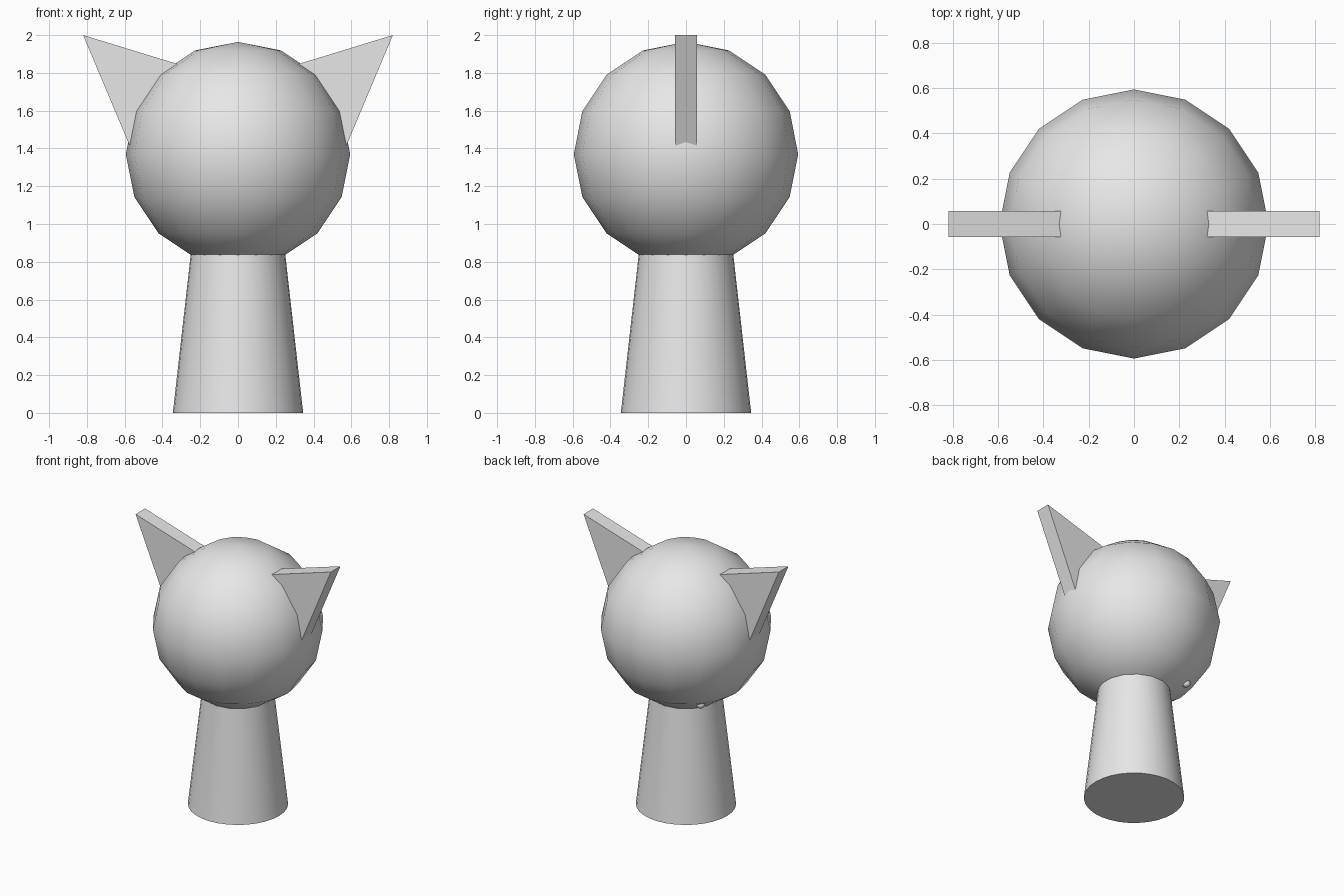
import bpy
import bmesh
from math import radians

cube = bpy.data.objects.get("Cube")
if cube:
    bpy.data.objects.remove(cube, do_unlink=True)

grey = bpy.data.materials.new("plain_grey")
grey.use_nodes = True
grey.diffuse_color = (0.8, 0.8, 0.8, 1)
grey.node_tree.nodes["Principled BSDF"].inputs["Base Color"].default_value = (0.8, 0.8, 0.8, 1)


def finish(name, smooth=True):
    """Name the active object, give it the material and shade it."""
    obj = bpy.context.object
    obj.name = name
    obj.data.materials.append(grey)
    if smooth:
        bpy.ops.object.shade_smooth_by_angle(angle=radians(30))
    return obj


def add_ear(name, side):
    """Triangular slab whose inner edge is buried in the head."""
    profile = [(0.82, 2.0), (0.20, 1.81), (0.50, 1.24)]
    half = 0.057
    bm = bmesh.new()
    face = bm.faces.new([bm.verts.new((side * x, -half, z)) for x, z in profile])
    extruded = bmesh.ops.extrude_face_region(bm, geom=[face])["geom"]
    moved = [v for v in extruded if isinstance(v, bmesh.types.BMVert)]
    bmesh.ops.translate(bm, verts=moved, vec=(0, 2 * half, 0))
    bmesh.ops.recalc_face_normals(bm, faces=bm.faces)
    mesh = bpy.data.meshes.new(name)
    bm.to_mesh(mesh)
    bm.free()
    mesh.materials.append(grey)
    bpy.context.collection.objects.link(bpy.data.objects.new(name, mesh))


# Tapered body, its top hidden inside the head
bpy.ops.mesh.primitive_cone_add(vertices=32, radius1=0.345, radius2=0.24,
                                depth=0.93, location=(0, 0, 0.465))
finish("body")

# Round head
bpy.ops.mesh.primitive_uv_sphere_add(segments=16, ring_count=8, radius=0.594,
                                     location=(0, 0, 1.37))
finish("head")

# Ears
add_ear("left_ear", 1)
add_ear("right_ear", -1)

# Tiny nub low on the back of the head
bpy.ops.mesh.primitive_uv_sphere_add(segments=12, ring_count=8, radius=0.03,
                                     location=(-0.28, 0.225, 0.915))
finish("nub")
